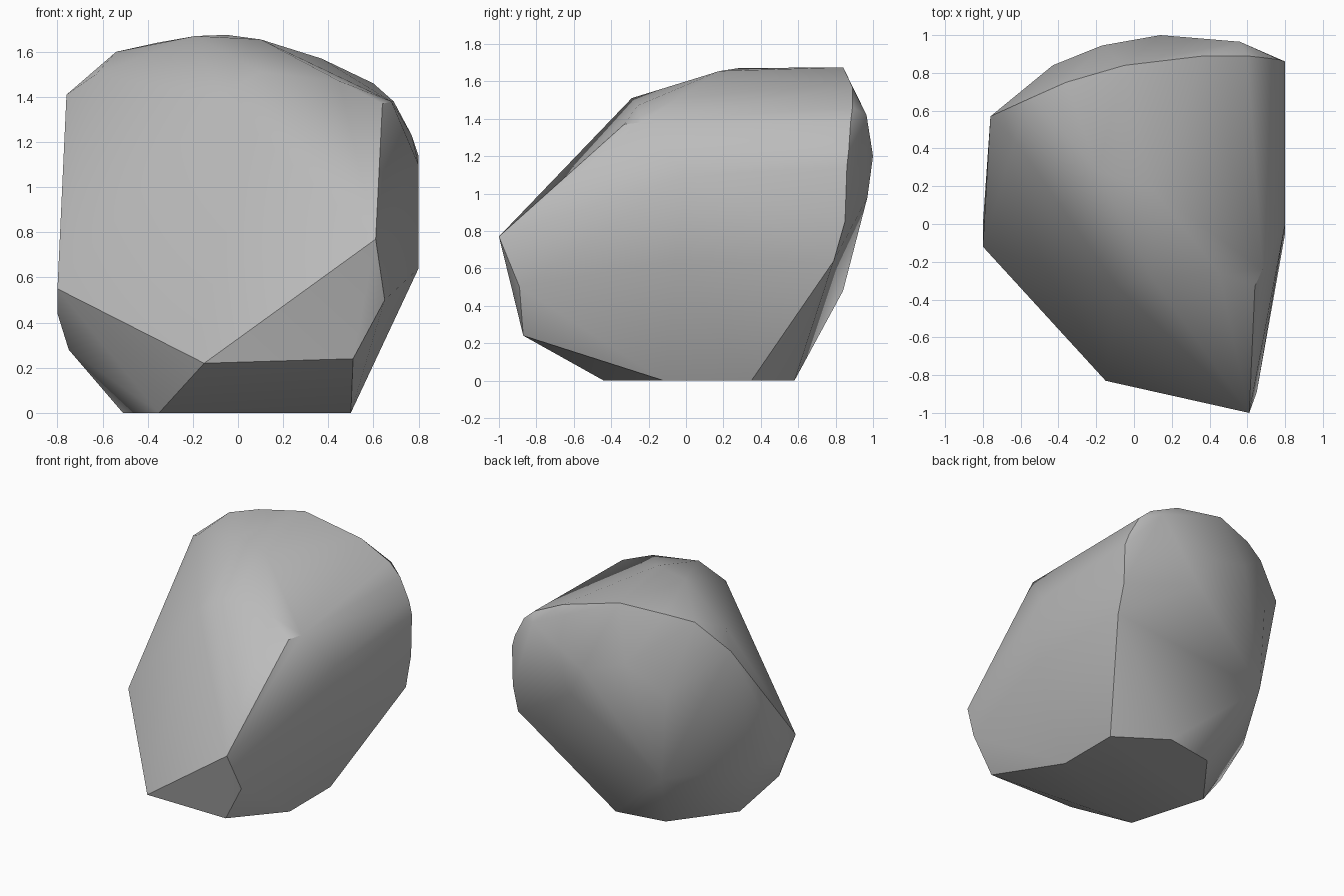
import bpy
import bmesh
import math
from mathutils import Vector

# Remove the default object if the scene has it
default_cube = bpy.data.objects.get("Cube")
if default_cube is not None:
    bpy.data.objects.remove(default_cube, do_unlink=True)


def make_material(name, colour):
    """Flat material, the same in the viewport and in a render."""
    material = bpy.data.materials.new(name)
    material.use_nodes = True
    material.diffuse_color = colour
    shader = next(node for node in material.node_tree.nodes
                  if node.type == 'BSDF_PRINCIPLED')
    shader.inputs["Base Color"].default_value = colour
    return material


def at_height(outline, height):
    """Lift a flat outline to one height."""
    return [(x, y, height) for x, y in outline]


def make_boulder(name, groups, material):
    """Wrap the corner groups in a convex skin and shade it as worn stone."""
    mesh = bpy.data.meshes.new(name)
    bm = bmesh.new()
    for group in groups:
        for corner in group:
            bm.verts.new(Vector(corner))
    hull = bmesh.ops.convex_hull(bm, input=bm.verts[:], use_existing_faces=False)
    unused = {item for key in ("geom_interior", "geom_unused")
              for item in hull[key] if isinstance(item, bmesh.types.BMVert)}
    bmesh.ops.delete(bm, geom=list(unused), context='VERTS')
    bmesh.ops.recalc_face_normals(bm, faces=bm.faces[:])
    bm.to_mesh(mesh)
    bm.free()

    mesh.materials.append(material)
    boulder = bpy.data.objects.new(name, mesh)
    bpy.context.collection.objects.link(boulder)
    bpy.ops.object.select_all(action='DESELECT')
    boulder.select_set(True)
    bpy.context.view_layer.objects.active = boulder
    bpy.ops.object.shade_smooth_by_angle(angle=math.radians(35))
    return boulder


# Flat foot the boulder stands on
foot = at_height([(.5, -.12), (.5, .35), (.16, .58),
                  (-.2, .52), (-.51, .11), (-.35, -.44)], 0)

# Pointed nose and the chipped face under it
nose = [(.61, -1, .77), (.65, -.89, .5), (.51, -.87, .24), (-.15, -.83, .22)]

# Narrow side, where the sloping front meets the back
narrow_side = [(-.8, -.12, .55), (-.8, 0, .44), (-.75, 0, .28), (-.74, .25, .44)]

# Upright broad side
broad_side = [(.8, y, z) for y, z in
              [(0, 1.1), (-.05, .64), (.79, .64), (.85, .85), (.86, 1.14)]]

# Brow above the sloping front
brow = [(-.09, -.33, 1.4), (.1, -.29, 1.51), (.45, -.26, 1.47),
        (.64, -.33, 1.37), (.68, -.24, 1.38)]

# Rounded crown
crown = [(-.63, .44, 1.5), (.1, .18, 1.655), (-.19, .28, 1.67)]

# Rim between the crown and the back
rim = [(-.76, .57, 1.41), (-.54, .67, 1.6), (-.36, .75, 1.64), (-.05, .84, 1.675),
       (.37, .89, 1.57), (.6, .89, 1.46), (.69, .88, 1.38), (.77, .87, 1.23)]

# Bulging back
back = [(-.39, .84, .48), (-.43, .84, 1.1), (-.17, .945, 1.3),
        (.14, 1, 1.2), (.25, .97, .98), (.56, .965, 1.42)]

stone_grey = make_material("stone_grey", (.5, .5, .5, 1))
make_boulder("boulder", [foot, nose, narrow_side, broad_side,
                         brow, crown, rim, back], stone_grey)
